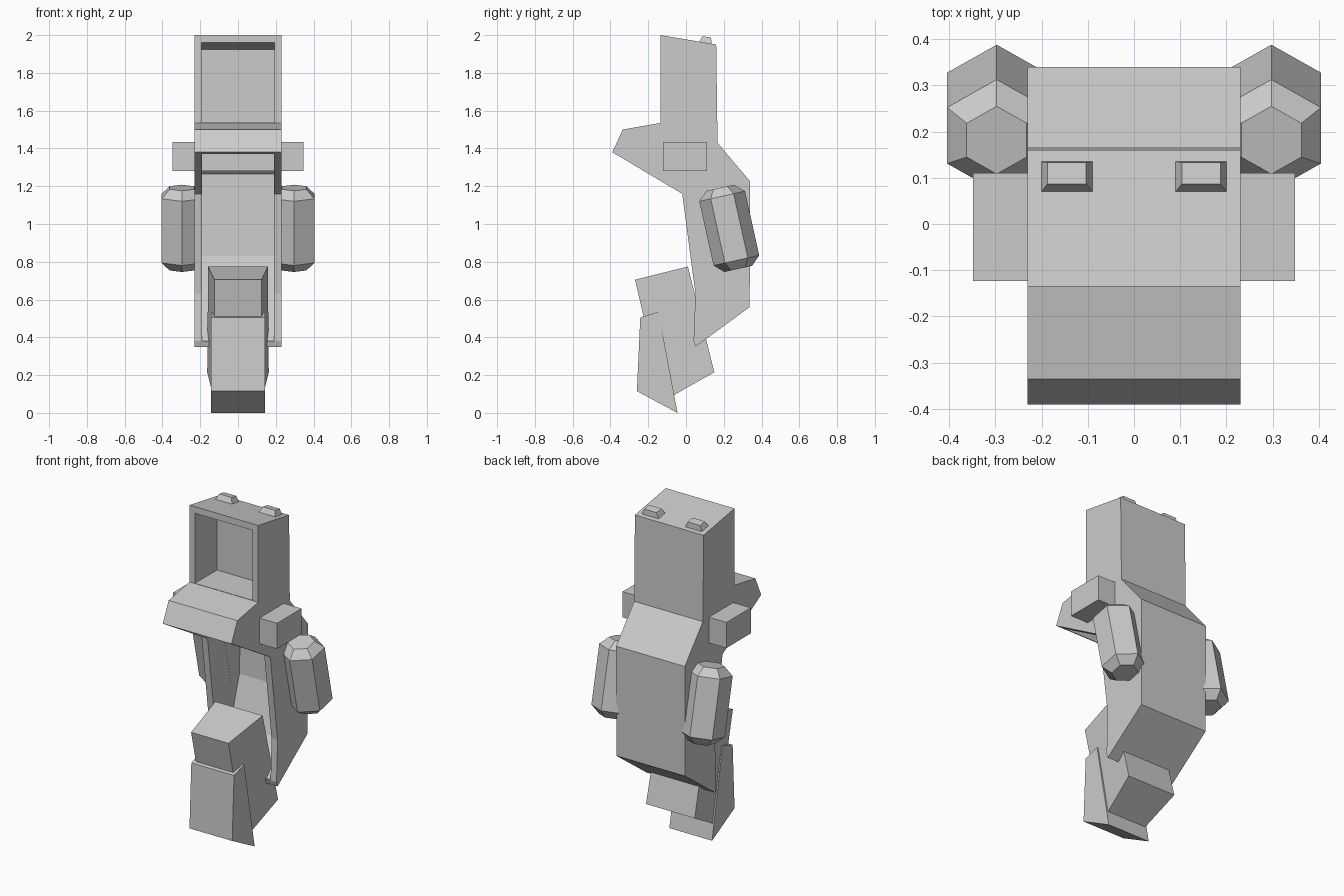
import bpy
import bmesh
from math import cos, sin, radians
from mathutils import Matrix, Vector

cube = bpy.data.objects.get("Cube")
if cube:
    bpy.data.objects.remove(cube, do_unlink=True)

# Single plain grey material
grey = bpy.data.materials.new("plain_grey")
grey.use_nodes = True
grey.diffuse_color = (0.6, 0.6, 0.6, 1)
grey.node_tree.nodes["Principled BSDF"].inputs["Base Color"].default_value = (0.6, 0.6, 0.6, 1)


def finish(name, bm):
    bmesh.ops.recalc_face_normals(bm, faces=bm.faces)
    mesh = bpy.data.meshes.new(name)
    bm.to_mesh(mesh)
    bm.free()
    mesh.materials.append(grey)
    obj = bpy.data.objects.new(name, mesh)
    bpy.context.collection.objects.link(obj)
    return obj


def loft(name, rings):
    """Skin a list of equal-sized point rings and cap both ends."""
    bm = bmesh.new()
    loops = [[bm.verts.new(p) for p in ring] for ring in rings]
    for a, b in zip(loops, loops[1:]):
        for i in range(len(a)):
            j = (i + 1) % len(a)
            bm.faces.new((a[i], a[j], b[j], b[i]))
    bm.faces.new(loops[0])
    bm.faces.new(loops[-1])
    return finish(name, bm)


def extrude_side(name, profile, widths):
    """Extrude a (y, z) profile across x; widths is a half width or one per point."""
    if not isinstance(widths, list):
        widths = [widths] * len(profile)
    return loft(name, [[(s * w, y, z) for (y, z), w in zip(profile, widths)]
                       for s in (-1, 1)])


def carve(obj, cutter):
    cutter.hide_render = True
    mod = obj.modifiers.new("carve", 'BOOLEAN')
    mod.operation = 'DIFFERENCE'
    mod.solver = 'EXACT'
    mod.object = cutter
    bpy.context.view_layer.update()
    deps = bpy.context.evaluated_depsgraph_get()
    mesh = bpy.data.meshes.new_from_object(obj.evaluated_get(deps))
    obj.modifiers.clear()
    obj.data = mesh
    bpy.data.objects.remove(cutter, do_unlink=True)


# Head, visor and torso in one shell
body = extrude_side("body_shell", [
    (-0.135, 2.0), (0.16, 1.95), (0.167, 1.43), (0.34, 1.225), (0.337, 0.56),
    (0.05, 0.35), (0.04, 0.38), (0.05, 0.63), (-0.02, 1.16),
    (-0.39, 1.38), (-0.335, 1.5), (-0.135, 1.535)], 0.23)

# Open face recess
carve(body, extrude_side("face_cutter", [
    (-0.3, 1.988), (0.075, 1.925), (0.075, 1.537), (-0.3, 1.537)], 0.193))

# Hollow chest, open to the front and under the visor
carve(body, extrude_side("chest_cutter", [
    (-0.378, 1.362), (-0.32, 1.46), (-0.1, 1.495), (0.125, 1.495), (0.125, 1.42),
    (0.295, 1.265), (0.285, 0.83), (0.2, 0.56), (0.05, 0.38),
    (-0.1, 0.38), (-0.1, 1.1), (-0.45, 1.28)], 0.19))

# Shoulder bar passing through the chest
extrude_side("shoulder_bar", [
    (-0.123, 1.28), (0.11, 1.28), (0.11, 1.435), (-0.123, 1.435)], 0.348)

# Upper leg block, narrower in front
extrude_side("knee_block", [
    (-0.27, 0.705), (0.01, 0.775), (0.15, 0.215), (-0.12, 0.063)],
    [0.125, 0.158, 0.163, 0.125])

# Lower leg
extrude_side("shin", [
    (-0.242, 0.505), (-0.145, 0.535), (-0.045, 0.0), (-0.26, 0.115)], 0.143)

# Hexagonal tilted arms and small top studs, one per side
tilt = Matrix.Rotation(radians(12.5), 3, 'X')
for side, s in (("left", 1), ("right", -1)):
    rings = []
    for h, r in ((-0.22, 0.075), (-0.174, 0.124), (0.174, 0.124), (0.22, 0.075)):
        rings.append([Vector((s * 0.297, 0.229, 0.977)) +
                      tilt @ Vector((r * sin(radians(60 * k)), r * cos(radians(60 * k)), h))
                      for k in range(6)])
    loft(side + "_arm", rings)

    base = [(x, y, 1.965 - (y - 0.07) / 6) for x, y in
            ((0.09, 0.07), (0.2, 0.07), (0.2, 0.135), (0.09, 0.135))]
    top = [(x, y, 1.995 - (y - 0.085) / 6) for x, y in
           ((0.104, 0.087), (0.187, 0.087), (0.187, 0.133), (0.104, 0.133))]
    loft(side + "_top_stud", [[(s * x, y, z) for x, y, z in ring] for ring in (base, top)])
